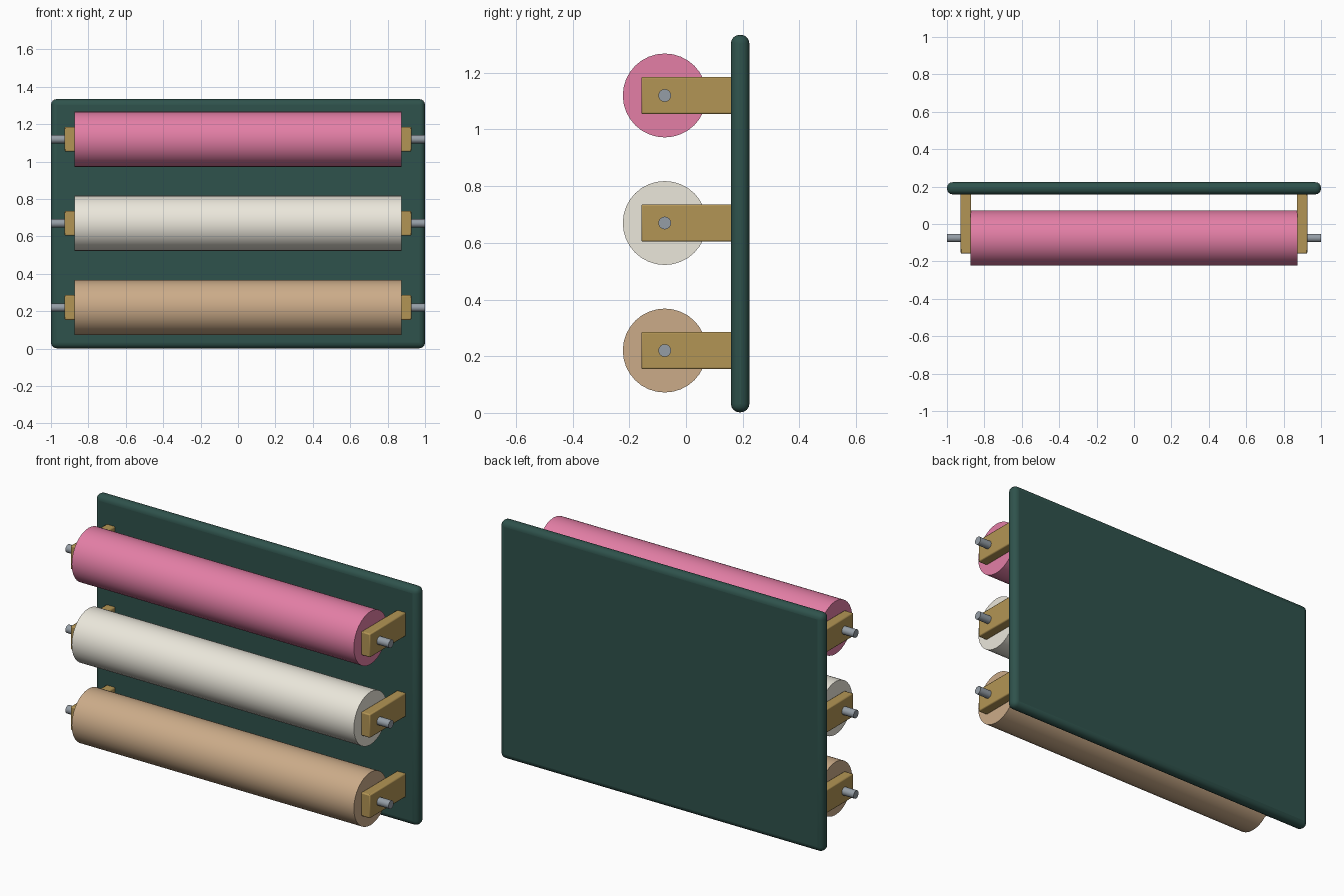
import bpy, math

if "Cube" in bpy.data.objects:
    bpy.data.objects.remove(bpy.data.objects["Cube"])


def material(name, rgb):
    m = bpy.data.materials.new(name)
    m.diffuse_color = (*rgb, 1)
    m.use_nodes = True
    m.node_tree.nodes["Principled BSDF"].inputs["Base Color"].default_value = m.diffuse_color
    return m


def finish(ob, name, mat):
    ob.name = name
    ob.data.materials.append(mat)
    bpy.ops.object.shade_smooth_by_angle(angle=math.radians(35))
    return ob


def box(name, center, size, bevel, segments, mat):
    bpy.ops.mesh.primitive_cube_add(size=1, location=center)
    ob = bpy.context.object
    ob.scale = size
    bpy.ops.object.transform_apply(location=False, rotation=False, scale=True)
    mod = ob.modifiers.new("rounded_edges", "BEVEL")
    mod.width = bevel
    mod.segments = segments
    return finish(ob, name, mat)


def cylinder_x(name, center, radius, length, sides, mat):
    bpy.ops.mesh.primitive_cylinder_add(vertices=sides, radius=radius, depth=length,
                                        location=center, rotation=(0, math.pi / 2, 0))
    return finish(bpy.context.object, name, mat)


green = material("board_green", (0.028, 0.085, 0.072))
brass = material("bracket_brass", (0.45, 0.30, 0.09))
steel = material("rod_steel", (0.30, 0.34, 0.38))
rolls = [
    ("lower", 0.22, material("roll_tan", (0.60, 0.41, 0.25))),
    ("middle", 0.67, material("roll_cream", (0.83, 0.80, 0.71))),
    ("upper", 1.12, material("roll_pink", (0.77, 0.21, 0.38))),
]

# Wall board with rounded edges
box("back_board", (0, 0.191, 0.668), (2.0, 0.065, 1.332), 0.03, 4, green)

# Three rolls, each on a rod held by two brackets
ROLL_Y = -0.075
for level, z, mat in rolls:
    cylinder_x(level + "_roll", (0, ROLL_Y, z), 0.148, 1.746, 32, mat)
    cylinder_x(level + "_rod", (0, ROLL_Y, z), 0.0225, 2.0, 16, steel)
    for side, s in (("left", -1), ("right", 1)):
        box(f"{level}_{side}_bracket", (s * 0.899, 0.009, z), (0.056, 0.333, 0.132),
            0.006, 2, brass)
